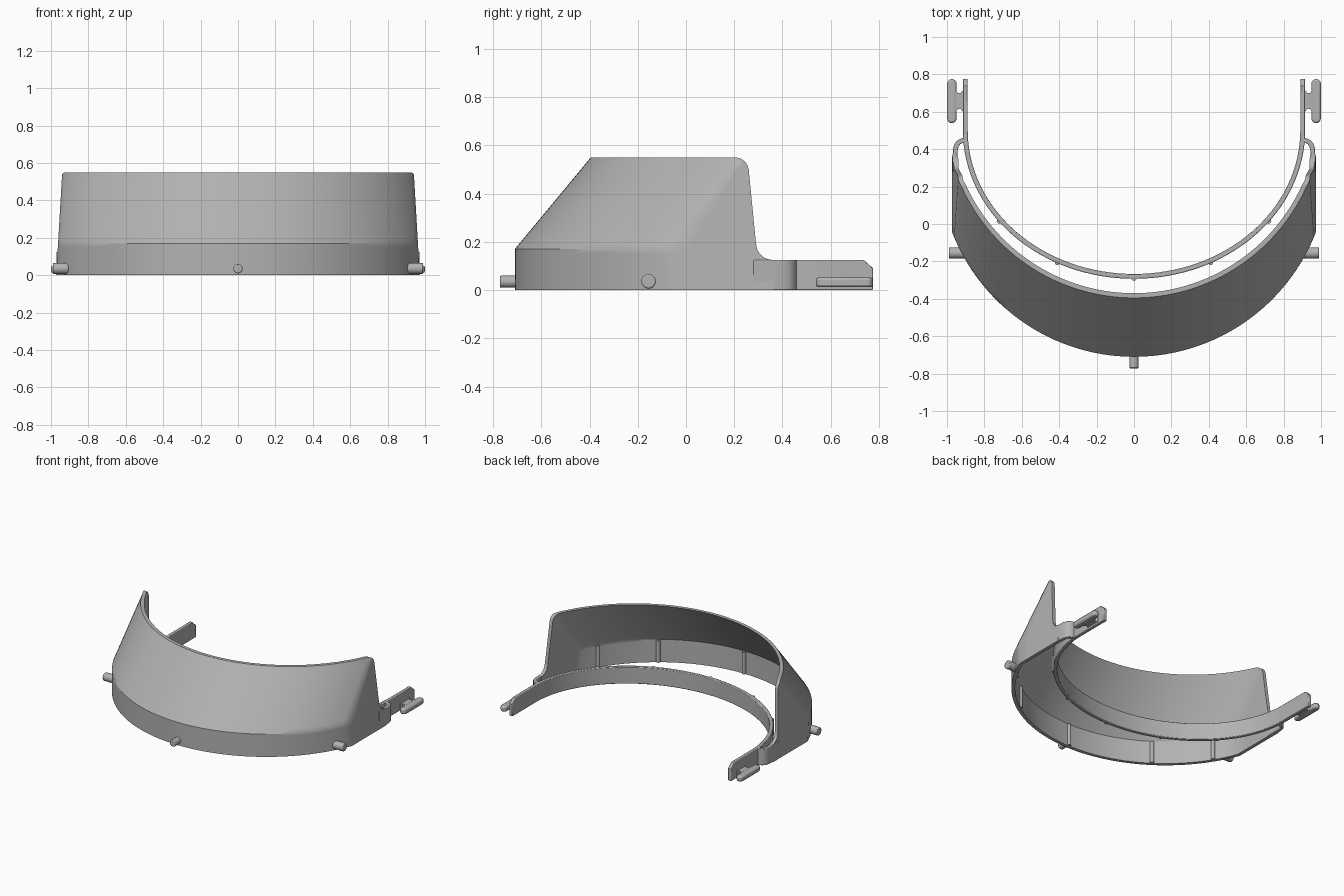
import bpy, bmesh, math
from mathutils import Vector

if "Cube" in bpy.data.objects:
    bpy.data.objects.remove(bpy.data.objects["Cube"])

grey = bpy.data.materials.new("matte_grey")
grey.diffuse_color = (0.45, 0.45, 0.45, 1)
grey.use_nodes = True
grey.node_tree.nodes["Principled BSDF"].inputs["Base Color"].default_value = grey.diffuse_color


def finish(name, bm, bevel=0):
    bmesh.ops.recalc_face_normals(bm, faces=bm.faces)
    me = bpy.data.meshes.new(name)
    bm.to_mesh(me)
    bm.free()
    ob = bpy.data.objects.new(name, me)
    bpy.context.collection.objects.link(ob)
    me.materials.append(grey)
    if bevel:
        mod = ob.modifiers.new("soft_edges", 'BEVEL')
        mod.width, mod.segments, mod.limit_method = bevel, 2, 'ANGLE'
        mod.angle_limit = math.radians(50)
    bpy.ops.object.select_all(action='DESELECT')
    ob.select_set(True)
    bpy.context.view_layer.objects.active = ob
    bpy.ops.object.shade_smooth_by_angle(angle=math.radians(32))
    return ob


def loft(name, rings, bevel=0):
    """Skin a list of closed cross-sections and cap both ends."""
    bm = bmesh.new()
    vs = [[bm.verts.new(p) for p in r] for r in rings]
    n = len(rings[0])
    for a, b in zip(vs, vs[1:]):
        for i in range(n):
            j = (i + 1) % n
            bm.faces.new((a[i], a[j], b[j], b[i]))
    bm.faces.new(vs[0])
    bm.faces.new(vs[-1])
    return finish(name, bm, bevel)


def ribbon(name, path, thick, top, bevel=0.004):
    """Upright strip along a plan path; top(y) gives its height."""
    rings = []
    for i, p in enumerate(path):
        a, b = path[max(i - 1, 0)], path[min(i + 1, len(path) - 1)]
        t = Vector((b[0] - a[0], b[1] - a[1])).normalized() * thick / 2
        h = top(p[1])
        o, q = (p[0] + t.y, p[1] - t.x), (p[0] - t.y, p[1] + t.x)
        rings.append([(*o, 0), (*o, h), (*q, h), (*q, 0)])
    return loft(name, rings, bevel)


def cylinder(name, start, end, r, bevel=0, sides=20):
    a, b = Vector(start), Vector(end)
    rot = (b - a).to_track_quat('Z', 'Y')
    circle = [rot @ Vector((r * math.cos(k * math.tau / sides),
                            r * math.sin(k * math.tau / sides), 0)) for k in range(sides)]
    return loft(name, [[c + a for c in circle], [c + b for c in circle]], bevel)


# ---- visor: upright lower wall, swept-back upper wall, flat cheeks ----
def back_edge(z):
    if z <= 0.125:
        return 0.36
    if z < 0.195:
        return 0.36 - math.sqrt(max(0, 0.07 ** 2 - (0.195 - z) ** 2))
    y = 0.29 - 0.035 * (z - 0.195) / 0.355
    if z > 0.50:
        y -= 0.05 - math.sqrt(max(0, 0.0025 - (z - 0.50) ** 2))
    return y


def section(z, inset):
    t = max(0, (z - 0.17) / 0.38)
    cy, r = 0.333 + 0.284 * t, 1.043 - 0.031 * t - inset
    lim, ye = 0.972 - 0.032 * z / 0.55 - inset, back_edge(z)
    ya = min(cy - math.sqrt(r * r - lim * lim), ye - 0.02)
    xa = math.sqrt(r * r - (cy - ya) ** 2)
    xe = min(lim, math.sqrt(r * r - (cy - ye) ** 2))
    ang = math.asin(xa / r)
    arc = [(r * math.sin(ang * k / 28), cy - r * math.cos(ang * k / 28)) for k in range(29)]
    side = [(xa + (xe - xa) * k / 4, ya + (ye - ya) * k / 4) for k in range(1, 5)]
    half = arc + side
    return [(-x, y, z) for x, y in reversed(half[1:])] + [(x, y, z) for x, y in half]


levels = [0, 0.06, 0.125, 0.127, 0.132, 0.14, 0.153, 0.17, 0.195, 0.25, 0.32, 0.39,
          0.45, 0.5, 0.519, 0.533, 0.543, 0.548, 0.55]
bm = bmesh.new()
outer = [[bm.verts.new(p) for p in section(z, 0)] for z in levels]
inner = [[bm.verts.new(p) for p in section(z, 0.025)] for z in levels]
n = len(outer[0])
for j in range(len(levels) - 1):
    for i in range(n - 1):
        for g in (outer, inner):
            bm.faces.new((g[j][i], g[j][i + 1], g[j + 1][i + 1], g[j + 1][i]))
    for i in (0, n - 1):
        bm.faces.new((outer[j][i], outer[j + 1][i], inner[j + 1][i], inner[j][i]))
for j in (0, -1):
    for i in range(n - 1):
        bm.faces.new((outer[j][i], outer[j][i + 1], inner[j][i + 1], inner[j][i]))
finish("visor_shell", bm)

# ---- forehead band with chamfered tips ----
A, B, CY = 0.902, 0.78, 0.5
band = [(-A, y) for y in (0.775, 0.737, 0.65, 0.56)]
band += [(-A * math.cos(math.pi * k / 64), CY - B * math.sin(math.pi * k / 64)) for k in range(65)]
band += [(A, y) for y in (0.56, 0.65, 0.737, 0.775)]
ribbon("forehead_band", band, 0.026, lambda y: 0.125 - max(0, y - 0.737) * 0.9)

# ---- small ribs on the band and inside the visor ----
for x in (0, 0.41, -0.41, 0.72, -0.72):
    y = CY - (B + 0.01) * math.sqrt(1 - (x / (A + 0.01)) ** 2)
    cylinder("band_rib", (x, y, 0.002), (x, y, 0.123), 0.014, sides=12)
for x in (0, 0.58, -0.58, 0.865, -0.865):
    y = 0.333 - math.sqrt(1.016 ** 2 - x * x)
    cylinder("visor_rib", (x, y, 0.002), (x, y, 0.165), 0.014, sides=12)

# ---- front peg ----
cylinder("front_peg", (0, -0.695, 0.035), (0, -0.772, 0.035), 0.025, 0.006)

for s in (1, -1):
    # side pegs
    cylinder("side_peg", (s * 0.905, -0.155, 0.036), (s * 0.99, -0.155, 0.036), 0.03, 0.006)

    # curved arm joining visor to band
    arm = [(0.957, 0.28), (0.957, 0.35), (0.955, 0.40), (0.949, 0.422),
           (0.936, 0.438), (0.92, 0.445), (0.902, 0.447)]
    ribbon("joining_arm", [(s * x, y) for x, y in arm], 0.026, lambda y: 0.125)

    # rear strap hook: rounded bar on a flared neck
    r, cx = 0.025, 0.974
    bar = [(cx + r * math.cos(math.pi * k / 10), 0.75 + r * math.sin(math.pi * k / 10))
           for k in range(11)]
    bar += [(cx - r * math.cos(math.pi * k / 10), 0.564 - r * math.sin(math.pi * k / 10))
            for k in range(11)]
    neck = [(0.905, 0.60), (0.918, 0.603), (0.926, 0.615), (0.942, 0.615), (0.952, 0.60),
            (0.965, 0.60), (0.965, 0.715), (0.952, 0.715), (0.942, 0.70), (0.926, 0.70),
            (0.918, 0.712), (0.905, 0.715)]
    for name, plan, z0, z1, bv in (("hook_bar", bar, 0.012, 0.052, 0.01),
                                   ("hook_neck", neck, 0.014, 0.05, 0)):
        loft(name, [[(s * x, y, z) for x, y in plan] for z in (z0, z1)], bv)
